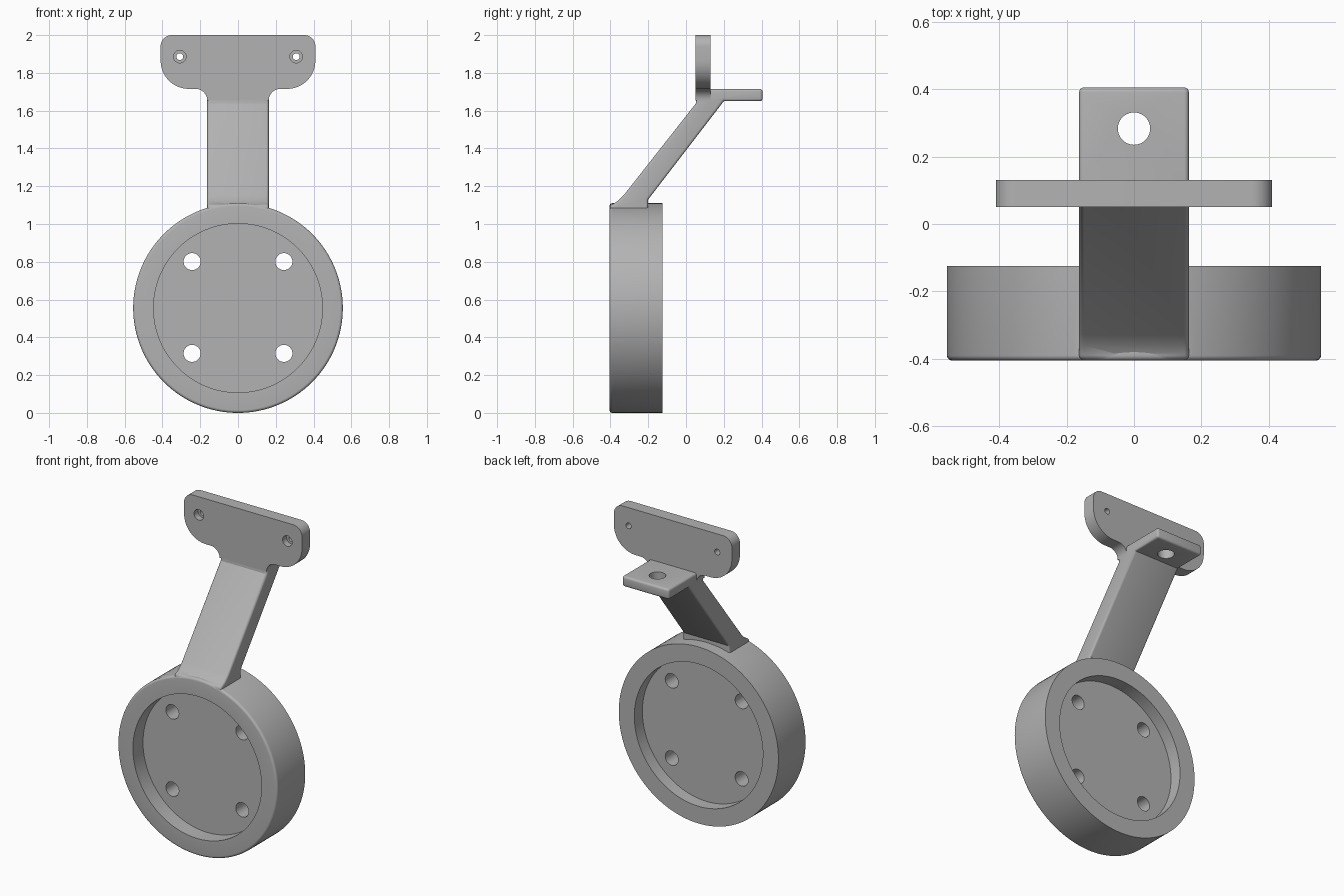
import bpy, bmesh
from math import sin, cos, pi, radians
from mathutils import Matrix, Vector

cube = bpy.data.objects.get("Cube")
if cube:
    bpy.data.objects.remove(cube, do_unlink=True)

GREY = (0.45, 0.45, 0.45, 1)
grey = bpy.data.materials.new("matte grey")
grey.use_nodes = True
grey.diffuse_color = GREY
grey.node_tree.nodes["Principled BSDF"].inputs["Base Color"].default_value = GREY


def make(name, bm):
    bmesh.ops.recalc_face_normals(bm, faces=bm.faces)
    mesh = bpy.data.meshes.new(name)
    bm.to_mesh(mesh)
    bm.free()
    mesh.materials.append(grey)
    obj = bpy.data.objects.new(name, mesh)
    bpy.context.collection.objects.link(obj)
    return obj


def extrude(name, points, depth):
    """Extrude a closed 3D outline along a vector."""
    bm = bmesh.new()
    face = bm.faces.new([bm.verts.new(p) for p in points])
    new = bmesh.ops.extrude_face_region(bm, geom=[face])["geom"]
    bmesh.ops.translate(bm, vec=depth,
                        verts=[v for v in new if isinstance(v, bmesh.types.BMVert)])
    return make(name, bm)


def lathe(name, profile, z, steps=128):
    """Revolve (radius, y) points about the y axis at height z."""
    bm = bmesh.new()
    verts = [bm.verts.new((r, y, z)) for r, y in profile]
    edges = [bm.edges.new(pair) for pair in zip(verts, verts[1:])]
    bmesh.ops.spin(bm, geom=verts + edges, cent=(0, 0, z), axis=(0, 1, 0),
                   angle=2 * pi, steps=steps, use_merge=True)
    bmesh.ops.remove_doubles(bm, verts=bm.verts, dist=1e-5)
    return make(name, bm)


def arc(cx, cz, r, start, end, n=10):
    return [(cx + r * cos(radians(start + (end - start) * i / n)),
             cz + r * sin(radians(start + (end - start) * i / n))) for i in range(n + 1)]


def apply(obj, mod):
    bpy.context.view_layer.objects.active = obj
    bpy.ops.object.modifier_apply(modifier=mod.name)


def combine(obj, other, operation):
    mod = obj.modifiers.new("combine", "BOOLEAN")
    mod.operation, mod.solver, mod.object = operation, "EXACT", other
    apply(obj, mod)
    bpy.data.objects.remove(other, do_unlink=True)


def drill(obj, centre, radius, length, axis="y"):
    bm = bmesh.new()
    bmesh.ops.create_cone(bm, cap_ends=True, segments=40, radius1=radius,
                          radius2=radius, depth=length)
    turn = Matrix.Rotation(pi / 2, 4, "X") if axis == "y" else Matrix()
    bm.transform(Matrix.Translation(Vector(centre)) @ turn)
    combine(obj, make("drill", bm), "DIFFERENCE")


# Round dish with a thin web between front and back recesses
R, MID, FRONT, BACK, RIM = 0.555, 0.555, -0.405, -0.125, 0.447
rim_fillet = [(R - 0.015 + a, FRONT + 0.015 + b) for a, b in arc(0, 0, 0.015, -90, 0, 5)]
bracket = lathe("round_dish_bracket", [
    (0, -0.305), (RIM, -0.305), (RIM, FRONT), *rim_fillet,
    (R, BACK), (RIM, BACK), (RIM, -0.205), (0, -0.205)], MID)
for x in (-0.243, 0.243):
    for z in (-0.243, 0.243):
        drill(bracket, (x, -0.25, MID + 0.003 + z), 0.045, 0.3)

# Sloping arm that ends in a flat tab
HALF = 0.163
side = [(-0.403, 1.04), (-0.403, 1.10), (-0.385, 1.107), (-0.36, 1.122), (-0.33, 1.152),
        (0.052, 1.638), (0.06, 1.715), (0.405, 1.715), (0.405, 1.65),
        (0.2, 1.65), (-0.2, 1.13), (-0.2, 1.04)]
arm = extrude("arm", [(-HALF, y, z) for y, z in side], (2 * HALF, 0, 0))
bevel = arm.modifiers.new("round edges", "BEVEL")
bevel.width, bevel.segments = 0.014, 4
bevel.limit_method, bevel.angle_limit = "ANGLE", radians(60)
apply(arm, bevel)
drill(arm, (0, 0.283, 1.68), 0.048, 0.3, "z")

# Upright mounting plate with a filleted neck
half = (arc(0.223, 1.655, 0.06, 180, 90) + arc(0.26, 1.865, 0.15, -90, 0)
        + arc(0.35, 1.94, 0.06, 0, 90))
outline = half + [(-x, z) for x, z in reversed(half)]
plate = extrude("mounting_plate", [(x, 0.05, z) for x, z in outline], (0, 0.08, 0))
for x in (-0.308, 0.308):
    drill(plate, (x, 0.09, 1.886), 0.018, 0.3)
    drill(plate, (x, 0.05, 1.886), 0.033, 0.08)

# Fuse into one solid
combine(bracket, arm, "UNION")
combine(bracket, plate, "UNION")
bpy.ops.object.select_all(action="DESELECT")
bracket.select_set(True)
bpy.context.view_layer.objects.active = bracket
bpy.ops.object.shade_smooth_by_angle(angle=radians(30))
